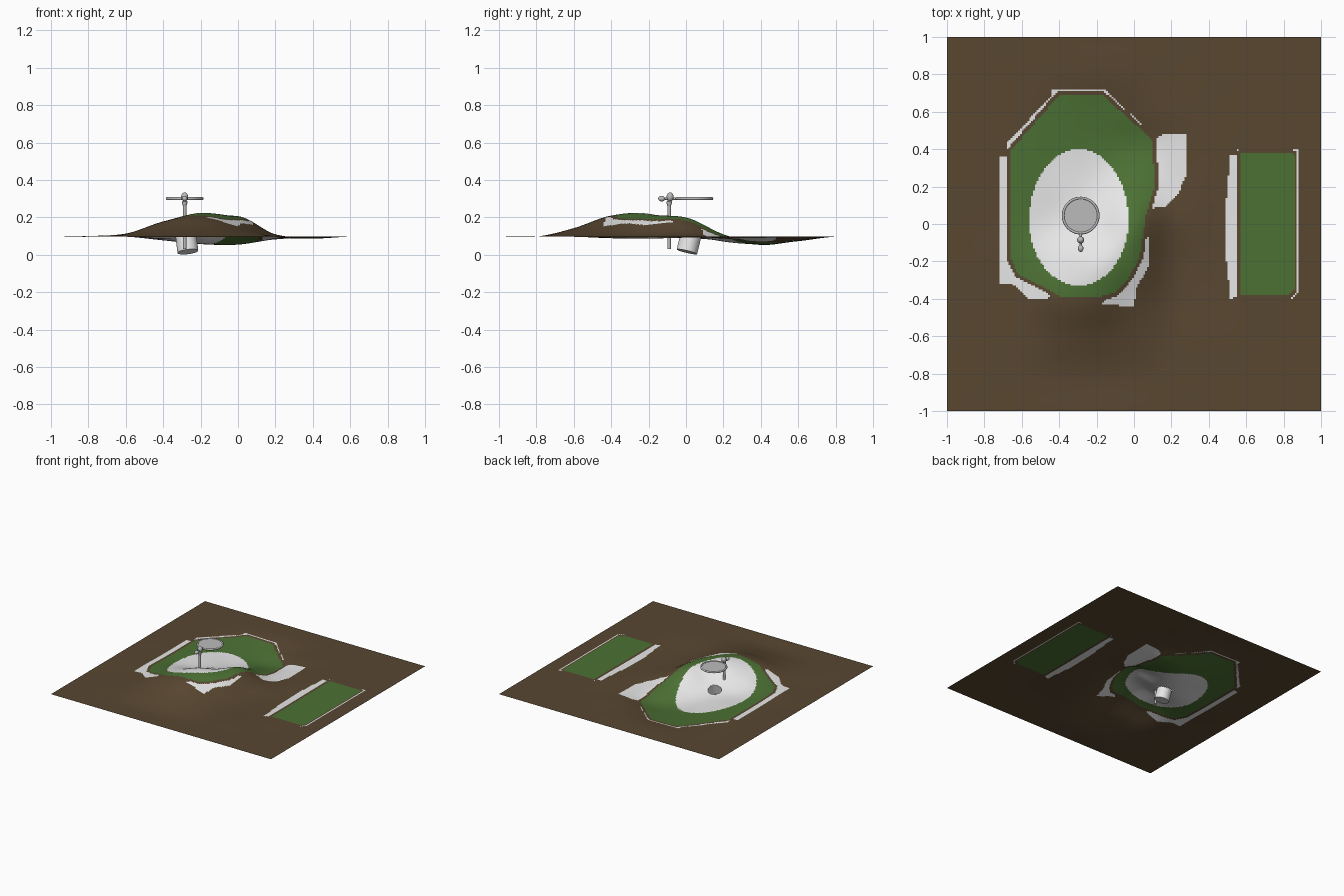
import bpy, bmesh, math
from mathutils import Vector

if "Cube" in bpy.data.objects:
    bpy.data.objects.remove(bpy.data.objects["Cube"])


def material(name, r, g, b):
    m = bpy.data.materials.new(name)
    m.diffuse_color = (r, g, b, 1)
    m.use_nodes = True
    m.node_tree.nodes["Principled BSDF"].inputs["Base Color"].default_value = m.diffuse_color
    return m


SOIL = material("soil_brown", 0.10, 0.063, 0.031)
GRASS = material("grass_green", 0.072, 0.165, 0.034)
PALE = material("pale_grey", 0.8, 0.8, 0.8)
METAL = material("metal_grey", 0.5, 0.5, 0.5)

# Ground relief in thousandths, columns x -0.8..0.4, rows y -0.8..0.8
RELIEF = [
    [0, 0, 0, 0, 0, 0, 0],
    [0, 8, 35, 45, 28, 2, 0],
    [0, 15, 80, 112, 62, 0, -8],
    [3, 15, 60, 120, 100, 5, -10],
    [0, 3, -3, 32, 102, 12, -5],
    [0, 0, -15, -25, 12, -10, 0],
    [0, 0, -20, -40, -42, -14, 0],
    [0, 0, -12, -24, -18, 0, 0],
    [0, 0, 0, 0, 0, 0, 0],
]


def relief(i, j):
    return RELIEF[j][i] / 1000 if 0 <= i < 7 and 0 <= j < 9 else 0


def weights(t):
    return (-.5*t + t*t - .5*t**3, 1 - 2.5*t*t + 1.5*t**3,
            .5*t + 2*t*t - 1.5*t**3, -.5*t*t + .5*t**3)


def height(x, y):
    u, v = (x + .8) / .2, (y + .8) / .2
    i, j = math.floor(u), math.floor(v)
    wx, wy = weights(u - i), weights(v - j)
    return .097 + sum(wx[a] * wy[b] * relief(i + a - 1, j + b - 1)
                      for a in range(4) for b in range(4))


def inside(p, poly):
    x, y = p
    hit = False
    for (x1, y1), (x2, y2) in zip(poly, poly[1:] + poly[:1]):
        if (y1 > y) != (y2 > y) and x < (x2 - x1) * (y - y1) / (y2 - y1) + x1:
            hit = not hit
    return hit


def edge_distance(p, poly):
    best = 9
    for (x1, y1), (x2, y2) in zip(poly, poly[1:] + poly[:1]):
        dx, dy = x2 - x1, y2 - y1
        t = max(0, min(1, ((p[0]-x1)*dx + (p[1]-y1)*dy) / (dx*dx + dy*dy)))
        best = min(best, math.hypot(p[0] - x1 - t*dx, p[1] - y1 - t*dy))
    return best


# Outlines of the lawn, its pale border and the side plot
LAWN = [(-.40, .69), (-.17, .69), (.10, .45), (.11, .2), (.065, .05), (.03, -.18),
        (-.03, -.29), (-.10, -.37), (-.2, -.39), (-.4, -.385), (-.46, -.35),
        (-.62, -.27), (-.66, -.18), (-.66, .39)]
LAWN_EDGE = [(-.72, -.32), (-.72, .36), (-.68, .36), (-.68, .43), (-.44, .69),
             (-.44, .72), (-.16, .72), (.12, .46), (.16, .48), (.275, .48),
             (.275, .25), (.23, .15), (.16, .09), (.07, .08), (.08, -.22), (.01, -.35),
             (0, -.44), (-.17, -.43), (-.13, -.38), (-.45, -.38),
             (-.46, -.4), (-.57, -.4), (-.65, -.32)]
PLOT = [(.57, -.38), (.83, -.38), (.855, -.35), (.855, .37), (.84, .38), (.57, .38)]
PLOT_EDGE = [(.515, .37), (.55, .37), (.55, .40), (.88, .40), (.88, -.37), (.84, -.40),
             (.55, -.39), (.515, -.40), (.49, -.15), (.485, .03), (.50, .2)]
CUP = Vector((-.282, .028))


def colour(p):
    x, y = p
    ry = .38 if y > .02 else .35
    if ((x + .295) / .265) ** 2 + ((y - .02) / ry) ** 2 < 1:
        return 2
    for lawn, edge in ((LAWN, LAWN_EDGE), (PLOT, PLOT_EDGE)):
        if inside(p, lawn):
            return 1
        if inside(p, edge):
            return 0 if edge_distance(p, lawn) < .02 else 2
    return 0


def finish(bm, name, mats, smooth=True):
    me = bpy.data.meshes.new(name)
    bm.to_mesh(me)
    bm.free()
    for m in mats:
        me.materials.append(m)
    ob = bpy.data.objects.new(name, me)
    bpy.context.collection.objects.link(ob)
    if smooth:
        bpy.context.view_layer.objects.active = ob
        for o in bpy.context.selected_objects:
            o.select_set(False)
        ob.select_set(True)
        bpy.ops.object.shade_smooth_by_angle(angle=math.radians(40))
    return ob


# Ground sheet with an opening for the cup
bm = bmesh.new()
bmesh.ops.create_grid(bm, x_segments=200, y_segments=200, size=1)
holes = []
for f in bm.faces:
    c = f.calc_center_median().xy
    if (c - CUP).length < .05:
        holes.append(f)
    f.material_index = colour(c)
bmesh.ops.delete(bm, geom=holes, context='FACES')
for v in bm.verts:
    v.co.z = height(v.co.x, v.co.y)
finish(bm, "ground", [SOIL, GRASS, PALE])


def lathe(name, profile, mat, loc, axis=(0, 0, 1), n=32):
    """Revolve (radius, height) points about an axis."""
    bm = bmesh.new()
    vs = [bm.verts.new((r, 0, z)) for r, z in profile]
    es = [bm.edges.new(e) for e in zip(vs, vs[1:])]
    bmesh.ops.spin(bm, geom=vs + es, cent=(0, 0, 0), axis=(0, 0, 1),
                   angle=math.tau, steps=n, use_duplicate=False)
    bmesh.ops.remove_doubles(bm, verts=bm.verts, dist=1e-5)
    bmesh.ops.recalc_face_normals(bm, faces=bm.faces)
    ob = finish(bm, name, [mat])
    ob.rotation_mode = 'QUATERNION'
    ob.rotation_quaternion = Vector((0, 0, 1)).rotation_difference(Vector(axis))
    ob.location = loc
    return ob


def arc(r, h, n=10):
    return [(r * math.sin(math.pi*k/n), -h * math.cos(math.pi*k/n)) for k in range(n + 1)]


# Tilted cup, open at the top
lathe("cup", [(0, 0), (.056, 0), (.056, .088), (.052, .088), (.052, .004), (0, .004)],
      PALE, (-.268, .005, .016), (-.12, .24, 1))

# Marker: post, knobs, and horizontal round plate with rim
PX, PY = -.285, -.09
lathe("post", [(0, .03), (.009, .03), (.009, .3), (0, .3)], METAL, (PX, PY, 0), n=16)
lathe("post_collar", [(.009, .26), (.014, .275), (.014, .285), (.009, .29)],
      METAL, (PX, PY, 0), n=16)
lathe("post_knob", arc(.019, .024), METAL, (PX, PY + .005, .309), n=20)
lathe("end_knob", arc(.015, .019), METAL, (PX, -.13, .3), (0, 1, 0), n=20)
lathe("plate_arm", [(0, -.125), (.007, -.125), (.007, -.05), (0, -.05)],
      METAL, (PX, 0, .3), (0, 1, 0), n=12)
lathe("plate", [(0, -.004), (.096, -.004), (.096, .004), (0, .004)], METAL, (PX, .045, .3), n=48)
lathe("plate_rim", [(.094 + .007*math.cos(k*math.tau/10), .008*math.sin(k*math.tau/10))
                    for k in range(11)], METAL, (PX, .045, .3), n=48)
